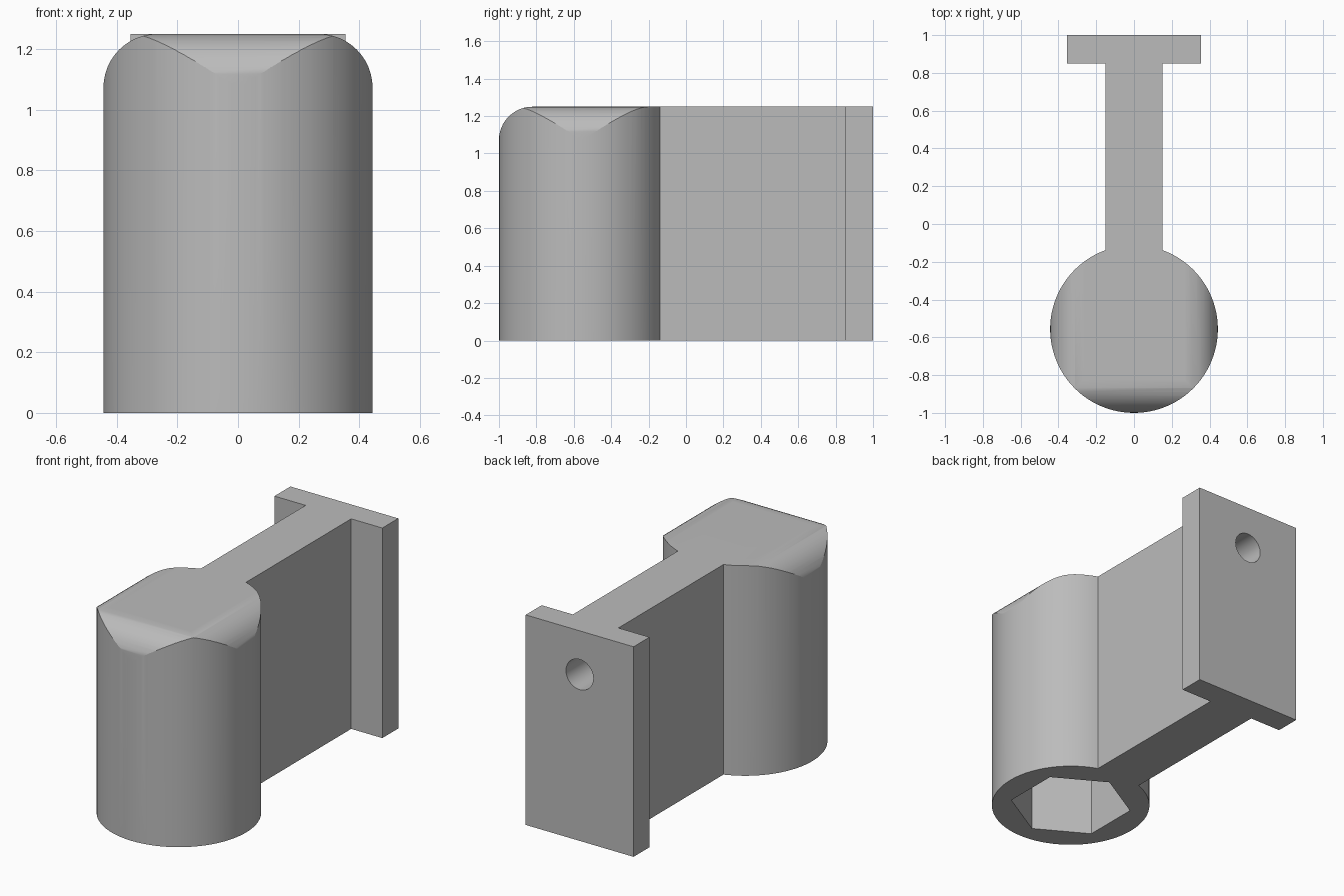
import bpy, bmesh, math
from mathutils import Matrix

default = bpy.data.objects.get("Cube")
if default:
    bpy.data.objects.remove(default, do_unlink=True)

HEIGHT = 1.25
RADIUS = 0.444
POST_Y = RADIUS - 1
FILLET = 0.178

grey = bpy.data.materials.new("plain grey")
grey.use_nodes = True
colour = (0.5, 0.5, 0.5, 1)
grey.diffuse_color = colour
grey.node_tree.nodes["Principled BSDF"].inputs["Base Color"].default_value = colour


def prism(name, outline, low, high, matrix=Matrix()):
    """Extrude a flat outline from low to high along local z."""
    bm = bmesh.new()
    face = bm.faces.new([bm.verts.new((u, v, low)) for u, v in outline])
    up = bmesh.ops.extrude_face_region(bm, geom=[face])["geom"]
    verts = [g for g in up if isinstance(g, bmesh.types.BMVert)]
    bmesh.ops.translate(bm, verts=verts, vec=(0, 0, high - low))
    bm.transform(matrix)
    bmesh.ops.recalc_face_normals(bm, faces=bm.faces)
    mesh = bpy.data.meshes.new(name)
    bm.to_mesh(mesh)
    bm.free()
    mesh.materials.append(grey)
    obj = bpy.data.objects.new(name, mesh)
    bpy.context.collection.objects.link(obj)
    return obj


def ring(radius, count, cx=0, cy=0, turn=0):
    return [(cx + radius * math.cos(turn + math.tau * i / count),
             cy + radius * math.sin(turn + math.tau * i / count)) for i in range(count)]


def corner(edge, side):
    """Rounded top corner running from the side wall up to the top."""
    return [(edge - side * FILLET * (1 - math.cos(a)), HEIGHT - FILLET * (1 - math.sin(a)))
            for a in [math.pi / 2 * i / 12 for i in range(13)]]


def combine(target, tool, operation):
    """Apply a boolean and throw the tool away."""
    mod = target.modifiers.new(operation, "BOOLEAN")
    mod.object = tool
    mod.operation = operation
    mod.solver = "EXACT"
    bpy.context.view_layer.objects.active = target
    bpy.ops.object.modifier_apply(modifier=mod.name)
    bpy.data.objects.remove(tool, do_unlink=True)


# Axis maps: local (u, v, w) to (x, z, y) and to (y, z, x)
along_y = Matrix(((1, 0, 0, 0), (0, 0, 1, 0), (0, 1, 0, 0), (0, 0, 0, 1)))
along_x = Matrix(((0, 0, 1, 0), (1, 0, 0, 0), (0, 1, 0, 0), (0, 0, 0, 1)))

# Round post with its top rounded over at left, right and front
bracket = prism("socket_bracket", ring(RADIUS, 96, 0, POST_Y), 0, HEIGHT)
sides = [(-RADIUS, -1)] + corner(-RADIUS, -1) + corner(RADIUS, 1)[::-1] + [(RADIUS, -1)]
combine(bracket, prism("side_rounding", sides, -2, 1, along_y), "INTERSECT")
front = [(-1, -1)] + corner(-1, -1) + [(1, HEIGHT), (1, -1)]
combine(bracket, prism("front_rounding", front, -1, 1, along_x), "INTERSECT")

# Web and mounting plate in one T outline
half = [(0.15, POST_Y + 0.2), (0.15, 0.85), (0.355, 0.85), (0.355, 1)]
tee = half + [(-x, y) for x, y in reversed(half)]
combine(bracket, prism("web_and_plate", tee, 0, HEIGHT), "UNION")

# Hexagonal socket from below and screw hole from behind
combine(bracket, prism("hex_socket", ring(0.34, 6, 0, POST_Y, math.pi / 2), -0.1, 0.9), "DIFFERENCE")
combine(bracket, prism("screw_hole", ring(0.09, 48, 0, 0.99), 0.5, 1.1, along_y), "DIFFERENCE")

# Smooth curved faces, keep creases sharp
bpy.ops.object.select_all(action="DESELECT")
bracket.select_set(True)
bpy.context.view_layer.objects.active = bracket
bpy.ops.object.shade_smooth_by_angle(angle=math.radians(20))
weighted = bracket.modifiers.new("even_shading", "WEIGHTED_NORMAL")
weighted.keep_sharp = True
